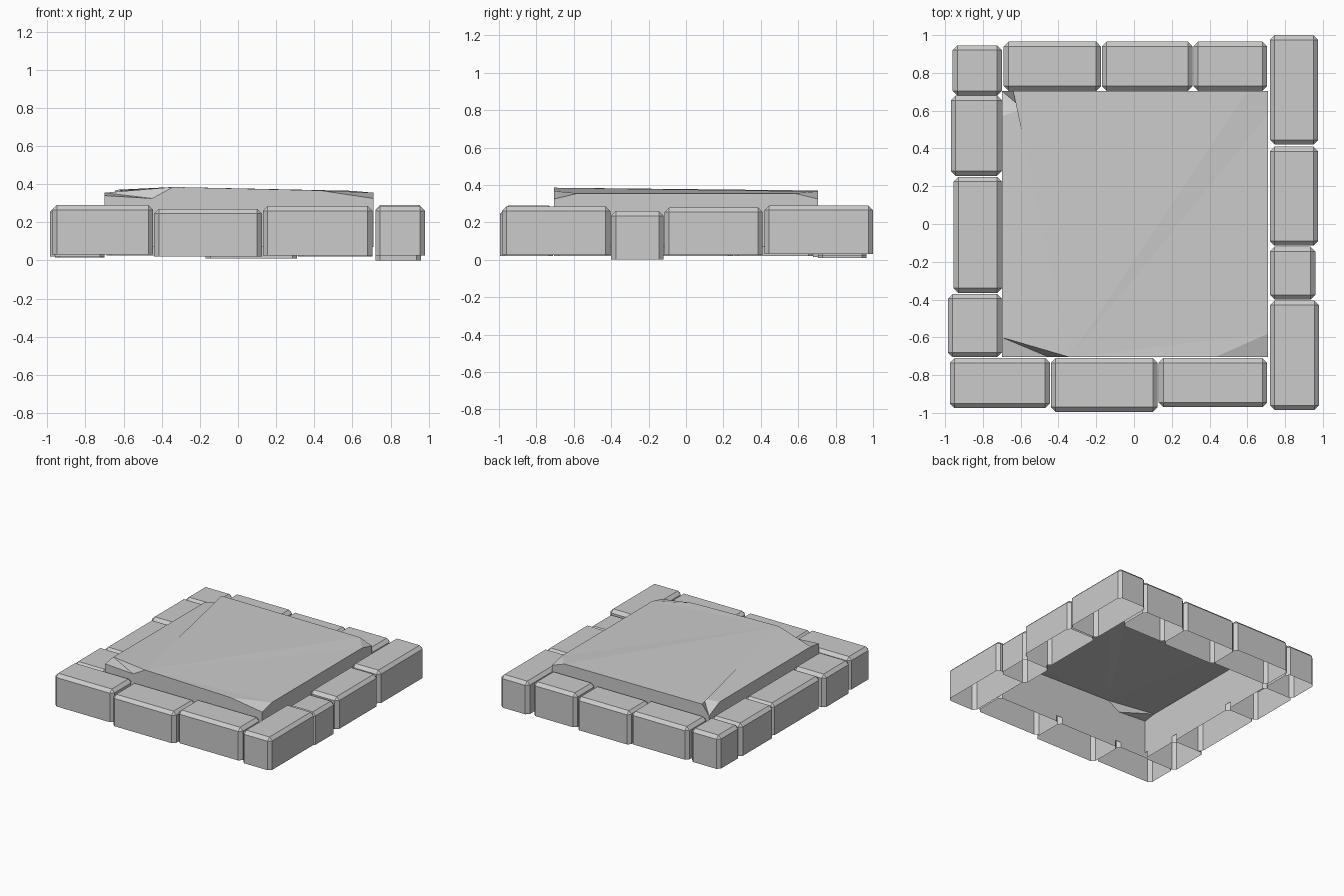
import bpy, bmesh

if "Cube" in bpy.data.objects:
    bpy.data.objects.remove(bpy.data.objects["Cube"])


def make_object(name, bm):
    me = bpy.data.meshes.new(name)
    bm.normal_update()
    bm.to_mesh(me)
    bm.free()
    ob = bpy.data.objects.new(name, me)
    bpy.context.collection.objects.link(ob)
    return ob


def brick(name, x0, x1, y0, y1, z0, z1, c=0.025):
    """Chamfered stone block, open underneath."""
    bm = bmesh.new()
    bmesh.ops.create_cube(bm, size=1)
    for v in bm.verts:
        v.co.x = x1 if v.co.x > 0 else x0
        v.co.y = y1 if v.co.y > 0 else y0
        v.co.z = z1 if v.co.z > 0 else z0
    low = [f for f in bm.faces if all(v.co.z < z0 + 1e-4 for v in f.verts)]
    bmesh.ops.delete(bm, geom=low, context='FACES_ONLY')
    edges = [e for e in bm.edges if len(e.link_faces) == 2]
    bmesh.ops.bevel(bm, geom=edges, offset=c, offset_type='OFFSET',
                    segments=1, profile=0.5, affect='EDGES')
    return make_object(name, bm)


# Border stones: x range, y range, z range
stones = {
    "left": [(-.96, -.70, .68, .945, .015, .28), (-.97, -.70, .255, .68, .02, .28),
             (-.955, -.70, -.365, .25, .02, .275), (-.985, -.70, -.705, -.37, .02, .28)],
    "back": [(-.69, -.175, .705, .965, .025, .285), (-.17, .31, .705, .965, .01, .275),
             (.315, .705, .705, .965, .02, .29)],
    "right": [(.72, .975, .42, 1.0, .03, .29), (.72, .975, -.115, .41, .025, .28),
              (.72, .96, -.40, -.12, 0, .26), (.72, .98, -.985, -.405, .025, .285)],
    "front": [(-.975, -.445, -.975, -.71, .03, .29), (-.44, .125, -.995, -.71, .02, .27),
              (.13, .705, -.97, -.71, .025, .285)],
}
for side, rows in stones.items():
    for i, r in enumerate(rows):
        brick(f"{side}_stone_{i + 1}", *r)

# Centre slab: chipped top outline, counter-clockwise from the front left corner
L, R, F, B = -.70, .71, -.705, .705
rim = [(L, F, .34), (-.45, F, .325), (-.34, F, .385), (.43, F, .367), (R, F, .325),
       (R, -.58, .355), (R, .58, .355), (R, B, .325), (.60, B, .365),
       (-.64, B, .37), (L, B, .29), (L, .57, .352), (L, -.60, .355)]
bm = bmesh.new()
top = [bm.verts.new(p) for p in rim]
base = [bm.verts.new((x, y, .07)) for x, y, z in rim]
top.append(bm.verts.new((-.59, .61, .365)))
n = len(rim)
for i in range(n):
    j = (i + 1) % n
    bm.faces.new((base[i], base[j], top[j], top[i]))
# Top surface and corner chips
for f in [(0, 1, 12), (12, 1, 2), (3, 4, 5), (6, 7, 8), (11, 13, 10), (13, 9, 10),
          (12, 2, 13), (12, 13, 11), (2, 3, 5), (2, 5, 6), (2, 6, 8), (2, 8, 9), (2, 9, 13)]:
    bm.faces.new([top[i] for i in f])
make_object("centre_slab", bm)
